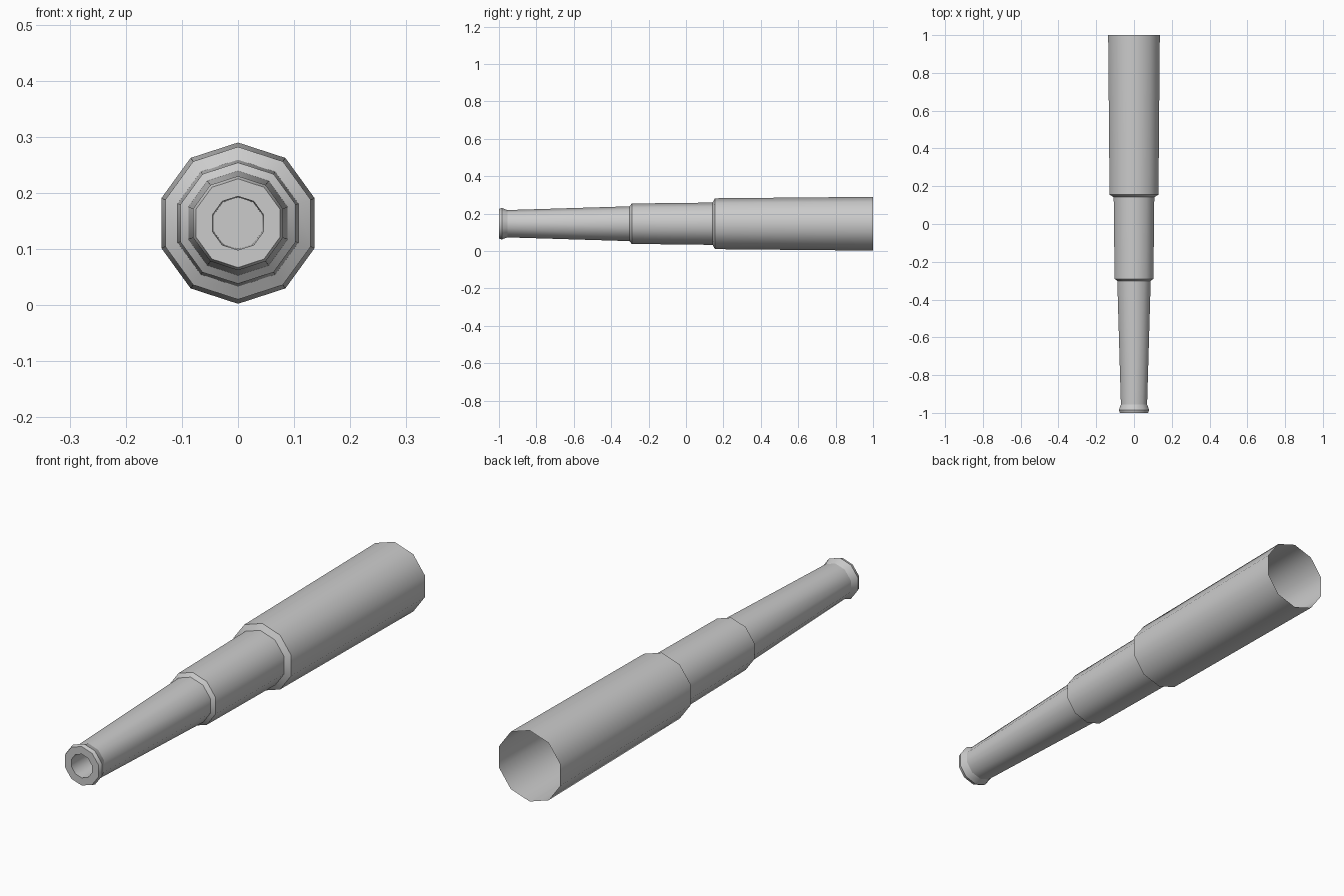
import bpy, bmesh, math

if "Cube" in bpy.data.objects:
    bpy.data.objects.remove(bpy.data.objects["Cube"])

SIDES = 10
AXIS_Z = 0.146


def turned_part(name, profile, sharp=(), cap_end=False):
    """Revolve (y, radius) points around the barrel axis; 'sharp' lists creased ring indices."""
    bm = bmesh.new()
    rings = []
    for y, r in profile:
        ring = []
        for i in range(SIDES):
            a = math.pi / 2 + i * 2 * math.pi / SIDES
            ring.append(bm.verts.new((r * math.cos(a), y, AXIS_Z + r * math.sin(a))))
        rings.append(ring)
    for a, b in zip(rings, rings[1:]):
        for i in range(SIDES):
            j = (i + 1) % SIDES
            bm.faces.new((a[i], b[i], b[j], a[j]))
    if cap_end:
        bm.faces.new(rings[-1])
    for f in bm.faces:
        f.smooth = True
    for k in sharp:
        for i in range(SIDES):
            e = bm.edges.get((rings[k][i], rings[k][(i + 1) % SIDES]))
            e.smooth = False
    bm.normal_update()
    mesh = bpy.data.meshes.new(name)
    bm.to_mesh(mesh)
    bm.free()
    obj = bpy.data.objects.new(name, mesh)
    bpy.context.collection.objects.link(obj)
    return obj


# Open rear tube with its sloped front shoulder
turned_part("breech_tube", [(1.0, 0.1437), (0.155, 0.136), (0.142, 0.113)], sharp=[1])

# Middle tube with its shoulder
turned_part("middle_tube", [(0.142, 0.113), (-0.29, 0.108), (-0.302, 0.093)], sharp=[1])

# Tapered front tube, flared lip, muzzle face and closed bore
turned_part("muzzle_tube",
            [(-0.302, 0.093), (-0.955, 0.073), (-0.985, 0.084), (-1.0, 0.079),
             (-1.0, 0.048), (-0.85, 0.046)],
            sharp=[1, 2, 3, 4], cap_end=True)
